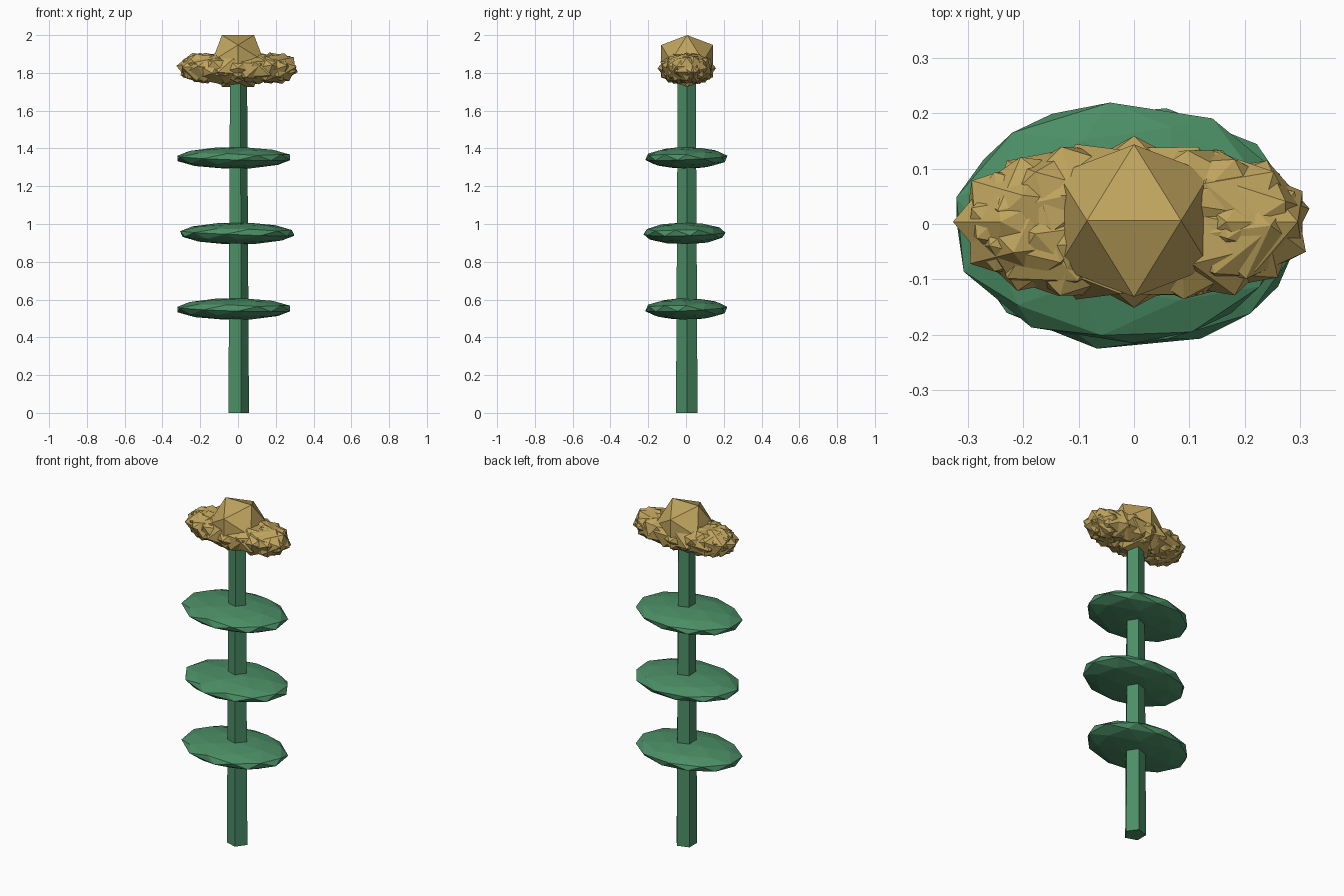
import bpy, bmesh, math, random
from mathutils import Vector, Matrix, Euler

if "Cube" in bpy.data.objects:
    bpy.data.objects.remove(bpy.data.objects["Cube"])

random.seed(4)
PHI = (1 + 5 ** 0.5) / 2


def material(name, color):
    mat = bpy.data.materials.new(name)
    mat.diffuse_color = color
    mat.use_nodes = True
    mat.node_tree.nodes["Principled BSDF"].inputs["Base Color"].default_value = mat.diffuse_color
    return mat


green = material("leaf_green", (0.07, 0.27, 0.13, 1))
gold = material("petal_gold", (0.52, 0.37, 0.11, 1))


def finish(name, bm, mat):
    bmesh.ops.recalc_face_normals(bm, faces=bm.faces)
    mesh = bpy.data.meshes.new(name)
    bm.to_mesh(mesh)
    bm.free()
    mesh.materials.append(mat)
    obj = bpy.data.objects.new(name, mesh)
    bpy.context.collection.objects.link(obj)
    return obj


def place(loc, size, spin):
    # spin the round solid first, then squash it along the world axes
    return Matrix.Translation(loc) @ Matrix.Diagonal((*size, 1)) @ spin.to_matrix().to_4x4()


# Five-sided tapering stem
bm = bmesh.new()
bmesh.ops.create_cone(bm, cap_ends=True, segments=5, radius1=0.06, radius2=0.05, depth=1.8,
                      matrix=Matrix.Translation((-0.002, 0.004, 0.9)) @ Matrix.Rotation(-math.pi / 2, 4, 'Z'))
finish("stem", bm, green)

# Three flat faceted leaf tiers, alternating side to side
for i, (x, y, spin) in enumerate([(-0.022, 0.002, 0.1), (-0.004, -0.008, 0.45), (-0.022, 0.002, 0.1)]):
    bm = bmesh.new()
    bmesh.ops.create_icosphere(bm, subdivisions=2, radius=1, matrix=place(
        (x, y, 0.55 + 0.4 * i), (0.312, 0.222, 0.058), Euler((0.2, 0.15, spin))))
    finish(f"leaf_{i + 1}", bm, green)

# Ring of overlapping petals forming a long spiky oval
bm = bmesh.new()
count = 24
for i in range(count):
    t = math.tau * i / count
    spin = Euler((t, random.uniform(-0.5, 0.5), t * 2))
    bmesh.ops.create_icosphere(bm, subdivisions=1, radius=1, matrix=place(
        (0.2 * math.cos(t), 0.004 + 0.05 * math.sin(t), 1.825), (0.128, 0.105, 0.086), spin))
finish("petals", bm, gold)

# Icosahedron flower centre, resting on an edge
bm = bmesh.new()
a, b = 0.085, 0.085 * PHI
for s in (-1, 1):
    for t in (-1, 1):
        for p in ((s * a, 0, t * b), (0, s * b, t * a), (s * b, t * a, 0)):
            bm.verts.new(Vector(p) + Vector((0, 0.006, 2 - b)))
bmesh.ops.convex_hull(bm, input=bm.verts)
finish("flower_centre", bm, gold)
